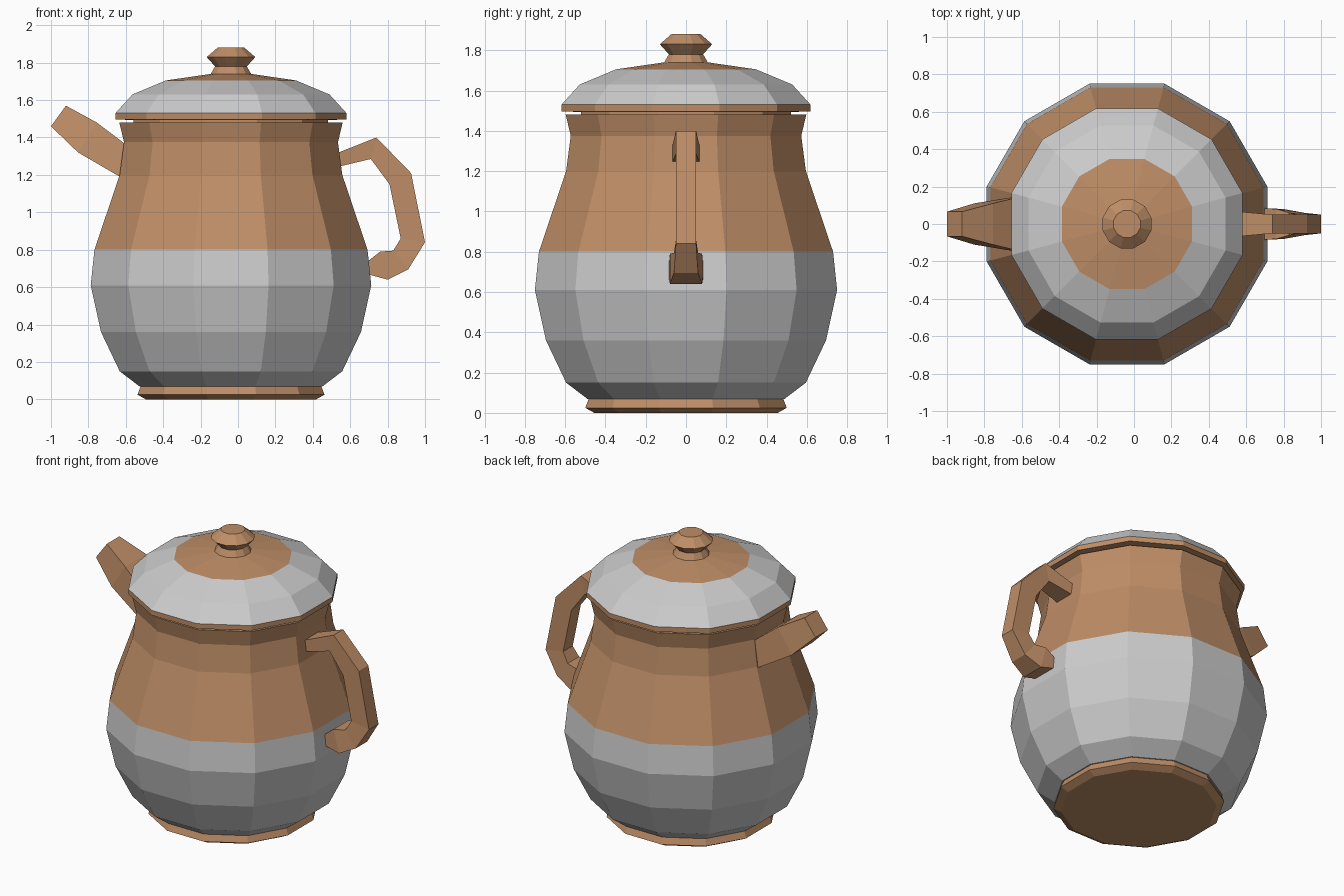
import bpy, bmesh, math

if "Cube" in bpy.data.objects:
    bpy.data.objects.remove(bpy.data.objects["Cube"])

CX = -0.0375      # axis of the pot
SIDES = 12

brown = bpy.data.materials.new("brown_clay")
brown.diffuse_color = (0.52, 0.27, 0.135, 1)
brown.use_nodes = True
brown.node_tree.nodes["Principled BSDF"].inputs["Base Color"].default_value = brown.diffuse_color


def skin(name, rings, cap_start, cap_end, mat):
    """Join rings of points into a flat-shaded tube."""
    bm = bmesh.new()
    loops = [[bm.verts.new(p) for p in ring] for ring in rings]
    n = len(rings[0])
    for a, b in zip(loops, loops[1:]):
        for i in range(n):
            j = (i + 1) % n
            bm.faces.new((a[i], a[j], b[j], b[i]))
    if cap_start:
        bm.faces.new(loops[0][::-1])
    if cap_end:
        bm.faces.new(loops[-1])
    if cap_start and cap_end:
        bmesh.ops.recalc_face_normals(bm, faces=bm.faces)
    me = bpy.data.meshes.new(name)
    bm.to_mesh(me)
    bm.free()
    if mat:
        me.materials.append(mat)
    ob = bpy.data.objects.new(name, me)
    bpy.context.collection.objects.link(ob)
    return ob


def lathe(name, profile, mat=None, cap_start=False, cap_end=False):
    """Profile is (distance to flat, height), flats face the axes."""
    rings = []
    for d, z in profile:
        r = d / math.cos(math.pi / SIDES)
        angles = [2 * math.pi * (i + 0.5) / SIDES for i in range(SIDES)]
        rings.append([(CX + r * math.cos(a), r * math.sin(a), z) for a in angles])
    return skin(name, rings, cap_start, cap_end, mat)


def square_tube(name, sections):
    """Sections are (outer x, outer z, inner x, inner z, half width)."""
    rings = [[(ox, -w, oz), (ox, w, oz), (ix, w, iz), (ix, -w, iz)]
             for ox, oz, ix, iz, w in sections]
    return skin(name, rings, True, True, brown)


# Pot: foot, grey belly, brown shoulder with rim
lathe("foot", [(0.455, 0), (0.50, 0.025), (0.483, 0.07), (0.44, 0.07)], brown, cap_start=True)
lathe("belly", [(0.44, 0.07), (0.49, 0.07), (0.595, 0.15), (0.695, 0.36),
                (0.75, 0.61), (0.73, 0.80)])
lathe("shoulder", [(0.73, 0.80), (0.595, 1.20), (0.572, 1.375), (0.597, 1.48),
                   (0.52, 1.48)], brown)

# Lid: rim, grey dome, brown crown and knob
lathe("lid_rim", [(0.52, 1.48), (0.52, 1.493), (0.618, 1.497), (0.618, 1.53)], brown)
lathe("lid_dome", [(0.618, 1.53), (0.527, 1.63), (0.348, 1.705)])
lathe("lid_knob", [(0.348, 1.705), (0.108, 1.74), (0.085, 1.78), (0.13, 1.83),
                   (0.072, 1.88)], brown, cap_end=True)

# Spout, from inside the shoulder to the tip
square_tube("spout", [
    (-0.57, 1.34, -0.58, 1.16, 0.155),
    (-0.755, 1.48, -0.855, 1.32, 0.11),
    (-0.92, 1.57, -1.00, 1.46, 0.066)])

# Handle, from the shoulder down to the curled end on the belly
square_tube("handle", [
    (0.50, 1.305, 0.50, 1.235, 0.072),
    (0.74, 1.40, 0.71, 1.285, 0.05),
    (0.925, 1.21, 0.81, 1.15, 0.05),
    (1.00, 0.84, 0.87, 0.86, 0.05),
    (0.91, 0.695, 0.83, 0.795, 0.06),
    (0.80, 0.64, 0.76, 0.79, 0.08),
    (0.69, 0.67, 0.69, 0.735, 0.085)])
